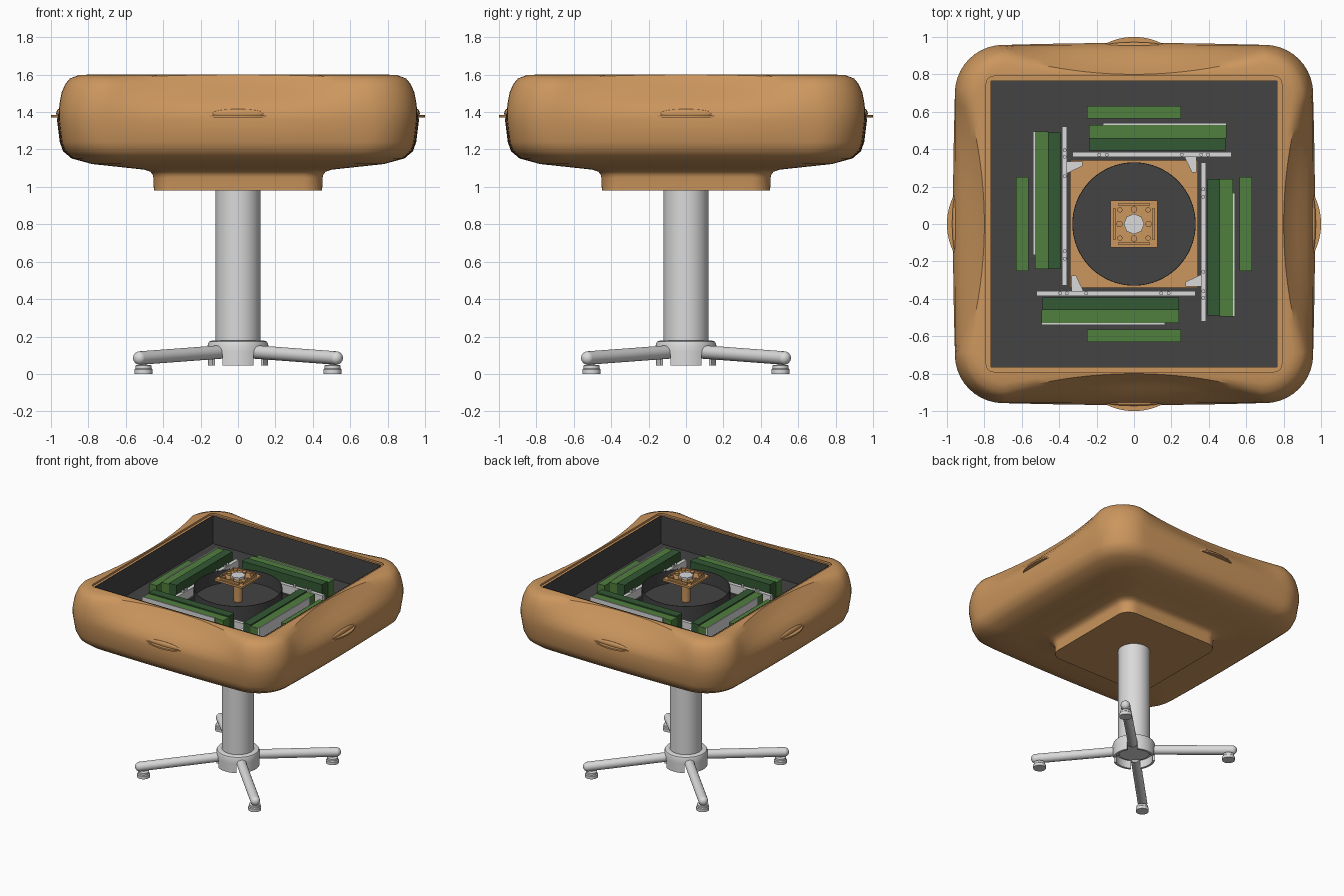
import bpy, bmesh, math
from mathutils import Vector, Matrix

cube = bpy.data.objects.get("Cube")
if cube:
    bpy.data.objects.remove(cube, do_unlink=True)


def material(name, rgb):
    m = bpy.data.materials.new(name)
    m.use_nodes = True
    color = (*rgb, 1)
    m.diffuse_color = color
    m.node_tree.nodes["Principled BSDF"].inputs["Base Color"].default_value = color
    return m


TAN = material("tan wood", (0.60, 0.305, 0.11))
GREY = material("light grey metal", (0.70, 0.70, 0.70))
DARK = material("dark grey", (0.056, 0.056, 0.056))
GREEN = material("green", (0.08, 0.21, 0.048))
DEEP = material("deep green", (0.034, 0.10, 0.034))


def finish(name, bm, mat, angle=35, spin=0):
    bmesh.ops.recalc_face_normals(bm, faces=bm.faces)
    bm.transform(Matrix.Rotation(-spin * math.pi / 2, 4, 'Z'))
    me = bpy.data.meshes.new(name)
    bm.to_mesh(me)
    bm.free()
    me.materials.append(mat)
    ob = bpy.data.objects.new(name, me)
    bpy.context.collection.objects.link(ob)
    bpy.ops.object.select_all(action='DESELECT')
    ob.select_set(True)
    bpy.context.view_layer.objects.active = ob
    bpy.ops.object.shade_smooth_by_angle(angle=math.radians(angle))
    return ob


def box(name, x0, x1, y0, y1, z0, z1, mat, spin=0):
    bm = bmesh.new()
    bmesh.ops.create_cube(bm, size=1)
    for v in bm.verts:
        v.co = ((x0 + x1) / 2 + v.co.x * (x1 - x0),
                (y0 + y1) / 2 + v.co.y * (y1 - y0),
                (z0 + z1) / 2 + v.co.z * (z1 - z0))
    return finish(name, bm, mat, spin=spin)


def rod(name, a, b, r, mat, spin=0, sides=32):
    a, b = Vector(a), Vector(b)
    bm = bmesh.new()
    bmesh.ops.create_cone(bm, cap_ends=True, segments=sides, radius1=r, radius2=r, depth=(b - a).length)
    turn = Vector((0, 0, 1)).rotation_difference(b - a).to_matrix().to_4x4()
    bm.transform(Matrix.Translation((a + b) / 2) @ turn)
    return finish(name, bm, mat, spin=spin)


def ball(name, at, size, mat, spin=0):
    bm = bmesh.new()
    bmesh.ops.create_uvsphere(bm, u_segments=24, v_segments=12, radius=1)
    bm.transform(Matrix.Translation(at) @ Matrix.Diagonal((*size, 1)))
    return finish(name, bm, mat, spin=spin)


def lathe(name, profile, mat, at=(0, 0), spin=0, sides=48):
    bm = bmesh.new()
    vs = [bm.verts.new((r, 0, z)) for r, z in profile]
    es = [bm.edges.new(p) for p in zip(vs, vs[1:])]
    bmesh.ops.spin(bm, geom=vs + es, cent=(0, 0, 0), axis=(0, 0, 1), angle=math.tau, steps=sides)
    bmesh.ops.remove_doubles(bm, verts=bm.verts, dist=0.0001)
    bm.transform(Matrix.Translation((*at, 0)))
    return finish(name, bm, mat, spin=spin)


def prism(name, pts, z0, z1, mat, spin=0):
    bm = bmesh.new()
    f = bm.faces.new([bm.verts.new((x, y, z0)) for x, y in pts])
    up = bmesh.ops.extrude_face_region(bm, geom=[f])["geom"]
    bmesh.ops.translate(bm, vec=(0, 0, z1 - z0), verts=[v for v in up if isinstance(v, bmesh.types.BMVert)])
    return finish(name, bm, mat, spin=spin)


def arc(radius, half_angle, cy=0, n=20):
    angles = [math.radians(half_angle * (2 * i / n - 1)) for i in range(n + 1)]
    return [(radius * math.sin(w), cy + radius * math.cos(w)) for w in angles]


# Table shell: a rounded square lofted downwards, scooped along each side
# Each level: half size and height at mid side, the same at the corners, corner radius
LEVELS = [
    (.765, 1.585, .765, 1.585, .005), (.79, 1.585, .79, 1.585, .04),
    (.79, 1.6, .79, 1.6, .04), (.797, 1.6, .85, 1.598, .16),
    (.80, 1.6, .898, 1.58, .21), (.828, 1.558, .923, 1.55, .24),
    (.872, 1.51, .942, 1.508, .255), (.92, 1.46, .952, 1.46, .26),
    (.955, 1.413, .958, 1.41, .26), (.968, 1.36, .957, 1.36, .26),
    (.953, 1.24, .943, 1.24, .26), (.935, 1.19, .925, 1.19, .26),
    (.89, 1.152, .88, 1.152, .25), (.78, 1.122, .78, 1.122, .22),
    (.64, 1.107, .64, 1.107, .18), (.50, 1.092, .50, 1.092, .13),
    (.47, 1.082, .47, 1.082, .11), (.457, 1.068, .457, 1.068, .10),
    (.452, 1.05, .452, 1.05, .10), (.45, .98, .45, .98, .10)]


def shell_ring(hm, zm, hc, zc, r):
    pts = []
    for q in range(4):
        turn = Matrix.Rotation(q * math.pi / 2, 3, 'Z')
        for i in range(24):
            a = -1 + i / 12
            t = a * a
            h = hm + (hc - hm) * t
            pts.append(turn @ Vector((h, a * (hc - r), zm + (zc - zm) * t)))
        for i in range(10):
            w = math.pi / 2 * i / 10
            c = hc - r
            pts.append(turn @ Vector((c + r * math.cos(w), c + r * math.sin(w), zc)))
    return pts


bm = bmesh.new()
rings = [[bm.verts.new(p) for p in shell_ring(*lv)] for lv in LEVELS]
for up, low in zip(rings, rings[1:]):
    n = len(up)
    for i in range(n):
        j = (i + 1) % n
        bm.faces.new((up[i], up[j], low[j], low[i]))
bm.faces.new(rings[-1])
finish("table_shell", bm, TAN, 33)

# Dark liner walls and deck with a square opening
DECK = 1.36
bm = bmesh.new()
loops = [[bm.verts.new((sx * h, sy * h, z)) for sx, sy in ((1, 1), (-1, 1), (-1, -1), (1, -1))]
         for h, z in ((.765, 1.59), (.765, DECK), (.34, DECK), (.34, 1.2))]
for a, b in zip(loops, loops[1:]):
    for i in range(4):
        j = (i + 1) % 4
        bm.faces.new((a[i], a[j], b[j], b[i]))
liner = finish("inner_liner", bm, DARK)
for p in liner.data.polygons:   # face inwards and up
    if p.center.z > 1.4 and p.normal.dot(p.center) > 0:
        liner.data.flip_normals()
        break

# Round centre tray, stem and control panel
lathe("centre_tray", [(0, 1.37), (.33, 1.37), (.33, 1.495), (.326, 1.495), (.326, 1.39), (0, 1.39)],
      DARK, sides=64)
rod("panel_stem", (0, 0, 1.38), (0, 0, 1.575), .035, TAN)
box("control_panel", -.125, .125, -.125, .125, 1.565, 1.582, TAN)
rod("panel_dome", (0, 0, 1.58), (0, 0, 1.6), .055, GREY, sides=8)

for k in range(4):
    # Panel trim and buttons
    box("panel_slot", -.085, .085, .098, .11, 1.58, 1.597, TAN, k)
    rod("panel_button", (0, .078, 1.58), (0, .078, 1.597), .017, TAN, k, 16)
    rod("panel_corner_button", (.075, .075, 1.58), (.075, .075, 1.597), .014, TAN, k, 16)

    # Tile rails around the centre
    box("metal_rail", -.33, .52, .357, .385, DECK, 1.43, GREY, k)
    box("deep_green_rail", -.24, .49, .392, .46, DECK, 1.50, DEEP, k)
    box("green_rail", -.24, .495, .46, .53, DECK, 1.49, GREEN, k)
    box("rail_back_plate", -.165, .495, .53, .54, DECK, 1.495, GREY, k)
    box("outer_green_strip", -.25, .25, .565, .63, DECK, 1.455, GREEN, k)
    for x in (-.185, -.145, .255, .36, .395):
        rod("rail_bolt", (x, .371, 1.43), (x, .371, 1.445), .01, GREY, k, 12)
    prism("corner_gusset", [(.27, .36), (.31, .275), (.335, .275), (.335, .36)], 1.40, 1.41, GREY, k)

    # Pull handle: thin arc-shaped ledge with a slight lip above it
    prism("pull_ledge", arc(.34, 30, .66), 1.372, 1.384, TAN, k)
    ball("pull_lip", (0, .958, 1.392), (.14, .014, .024), TAN, k)

    # Leg, rounded tip and foot
    rod("leg", (.08, .08, .118), (.525, .525, .085), .036, GREY, k)
    ball("leg_tip", (.525, .525, .085), (.036, .036, .036), GREY, k)
    lathe("foot", [(0, 0), (.048, 0), (.048, .024), (.042, .03), (.042, .046), (.015, .05), (.015, .07)],
          GREY, (.505, .505), k, 32)

    # Hub skirt tongue between two legs
    prism("hub_tongue", arc(.16, 31) + arc(.142, 31)[::-1], .045, .12, GREY, k)

# Column and hollow hub
rod("column", (0, 0, .1), (0, 0, .98), .12, GREY, sides=48)
lathe("hub", [(.12, .11), (.142, .11), (.16, .11), (.162, .155),
              (.155, .172), (.14, .178), (.12, .178)], GREY)
